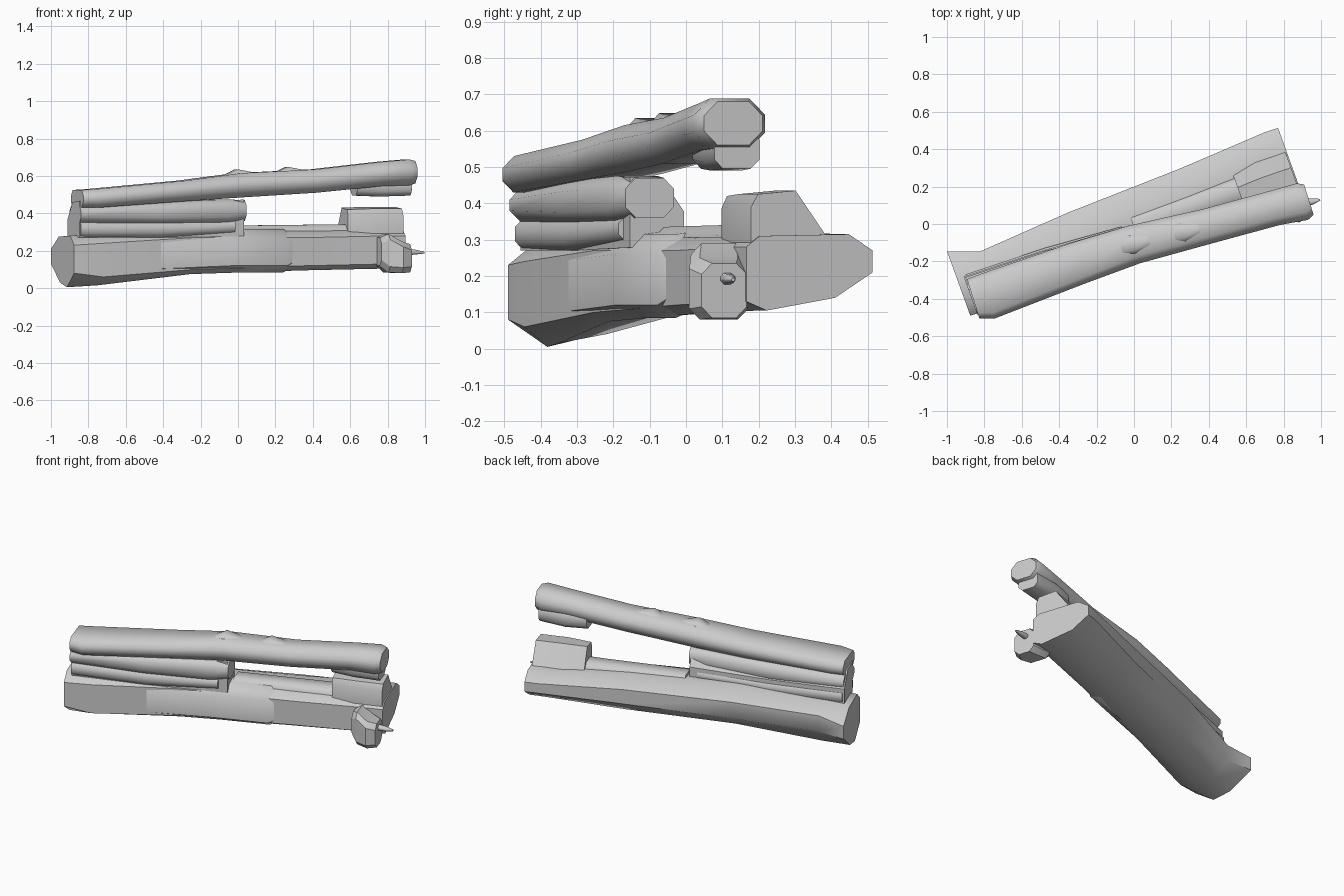
import bpy, bmesh
from math import radians


def loft(name, sections, smooth=48):
    """Join rings of points with quads and cap both ends."""
    bm = bmesh.new()
    rings = [[bm.verts.new(p) for p in s] for s in sections]
    for a, b in zip(rings, rings[1:]):
        n = len(a)
        for i in range(n):
            bm.faces.new((a[i], a[(i + 1) % n], b[(i + 1) % n], b[i]))
    bm.faces.new(rings[0])
    bm.faces.new(rings[-1])
    bmesh.ops.recalc_face_normals(bm, faces=bm.faces)
    me = bpy.data.meshes.new(name)
    bm.to_mesh(me)
    bm.free()
    me.shade_smooth()
    me.set_sharp_from_angle(angle=radians(smooth))
    ob = bpy.data.objects.new(name, me)
    bpy.context.collection.objects.link(ob)
    return ob


def ring(cx, cy, profile, across=(-0.34, 0.94)):
    return [(cx + u * across[0], cy + u * across[1], z) for u, z in profile]


def octagon(w, z0, z1, c=0.045):
    h = w / 2
    c = min(c, (z1 - z0) * 0.33)
    return [(-h, z0 + c), (-h, z1 - c), (-h + c, z1), (h - c, z1),
            (h, z1 - c), (h, z0 + c), (h - c, z0), (-h + c, z0)]


def beam(name, stations, c=0.045, smooth=48):
    """Chamfered bar through stations (x, y, width, bottom, top)."""
    return loft(name, [ring(x, y, octagon(w, a, b, c), (-0.3, 0.954))
                       for x, y, w, a, b in stations], smooth)


# Long lower body, tapering in height and tilting towards the far end
left = [(-.175, .08), (-.175, .23), (-.11, .28), (.07, .275),
        (.19, .21), (.19, .13), (.05, .03), (-.06, .005)]
heel = [(-.18, .06), (-.18, .24), (-.12, .29), (.05, .29),
        (.135, .23), (.135, .13), (.06, .04), (-.08, .015)]
mid = [(-.175, .10), (-.175, .27), (-.12, .31), (.04, .325),
       (.16, .27), (.16, .17), (.06, .09), (-.13, .075)]
far = [(-.175, .12), (-.175, .27), (-.12, .305), (.06, .325),
       (.17, .28), (.17, .19), (.07, .11), (-.13, .095)]
right = [(-.18, .13), (-.18, .28), (-.14, .31), (.12, .315),
         (.19, .27), (.19, .21), (.08, .14), (-.12, .105)]
loft("lower_body", [ring(-.935, -.325, left), ring(-.78, -.275, heel),
                    ring(-.3, -.09, mid), ring(.3, .135, far),
                    ring(.76, .31, right), ring(.835, .335, right)])

# Thin front plate that overlaps the left part of the lower body
shell = [(-.185, .12), (-.185, .26), (-.13, .315), (-.05, .325), (-.05, .12), (-.13, .085)]
loft("front_shell", [ring(-.55, -.185, [(u + .01, z - .02) for u, z in shell]),
                     ring(-.1, -.02, shell), ring(.2, .095, shell),
                     ring(.3, .135, [(u * .8, z * .4 + .12) for u, z in shell])])

# Top ridge along the lower body and the raised pad at its far end
beam("top_ridge", [(.0, -.02, .14, .25, .335), (.45, .14, .14, .25, .34),
                   (.84, .27, .15, .25, .345)], .03)
pad = [(-.07, .29), (-.07, .39), (-.05, .425), (.06, .435), (.15, .31)]
loft("raised_pad", [ring(.57, .15, [(u * .8, z - .005) for u, z in pad]),
                    ring(.7, .19, pad), ring(.86, .245, pad)], 30)

# Side knob with a small pointed tip
beam("side_knob", [(.75, .095, .12, .12, .27), (.79, .09, .16, .085, .29),
                   (.86, .09, .17, .08, .25), (.91, .105, .13, .085, .235)], .03, 20)
beam("knob_tip", [(.89, .11, .04, .175, .21), (.95, .12, .035, .18, .205),
                  (.995, .13, .01, .185, .195)], .012)

# Hinge: a tall core with two rounded steps along its front
core = [(-.08, .27), (-.08, .465), (.03, .46), (.105, .37), (.105, .27)]
loft("hinge_core", [ring(-.875, -.38, core), ring(-.45, -.24, core),
                    ring(.01, -.09, [(u * .85, z + .008) for u, z in core])], 30)
beam("hinge_lower", [(-.87, -.37, .21, .27, .36), (-.45, -.235, .22, .27, .36),
                     (-.04, -.10, .18, .29, .37)], .025)
beam("hinge_upper", [(-.87, -.385, .21, .35, .44), (-.45, -.25, .22, .345, .46),
                     (-.08, -.135, .18, .35, .475), (.025, -.10, .14, .36, .47)], .03)

# Upper arm rising towards the far end
beam("upper_arm", [(-.86, -.40, .22, .43, .525), (-.78, -.385, .25, .43, .53),
                   (-.3, -.21, .23, .465, .575), (0, -.11, .21, .485, .615),
                   (.4, -.01, .19, .51, .635), (.75, .085, .19, .545, .675),
                   (.9, .12, .205, .55, .688), (.935, .13, .17, .56, .68)], .045)

# Low bumps on the arm
for i, (x, y, z) in enumerate([(0, -.11, .635), (.27, -.045, .648)]):
    beam(f"arm_bump_{i + 1}", [(x - .1, y - .03, .08, z - .1, z - .045),
                               (x - .01, y, .11, z - .1, z),
                               (x + .13, y + .035, .08, z - .09, z - .025)], .025)

# Jaw pad under the arm tip
beam("jaw_pad", [(.62, .075, .12, .495, .6), (.75, .11, .14, .49, .6),
                 (.91, .14, .13, .495, .6)], .025)
